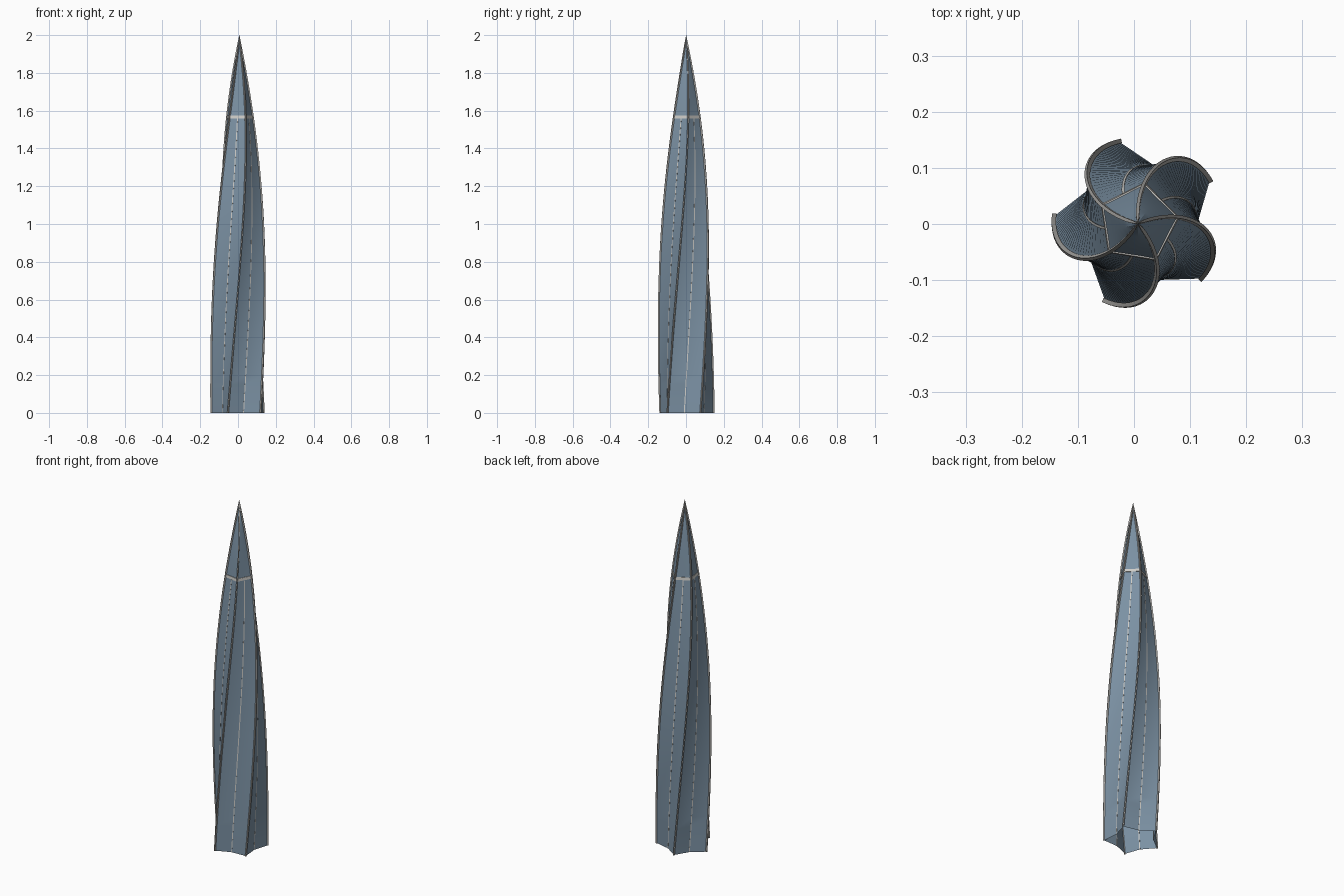
import bpy
import math

cube = bpy.data.objects.get("Cube")
if cube:
    bpy.data.objects.remove(cube, do_unlink=True)

HEIGHT = 2.0
BAND_Z = 1.567
FIN = 0.006            # how far each ridge rib stands out
SIDES = 5
STEP = 2 * math.pi / SIDES
LEVELS = 40
AXIS_X, AXIS_Y = 0.007, 0.001


def material(name, colour):
    mat = bpy.data.materials.new(name)
    mat.use_nodes = True
    mat.diffuse_color = (*colour, 1)
    bsdf = mat.node_tree.nodes["Principled BSDF"]
    bsdf.inputs["Base Color"].default_value = (*colour, 1)
    bsdf.inputs["Roughness"].default_value = 0.6
    return mat


BLUE = material("steel blue", (0.20, 0.285, 0.37))
GREY = material("mid grey", (0.45, 0.44, 0.42))
PALE = material("pale trim", (0.62, 0.61, 0.58))


# Tapering, twisting outline of the tower
def outer_radius(z):
    return 0.154 * (1 - (z / HEIGHT) ** 2.85)


def ridge_radius(z):
    return max(outer_radius(z) - FIN, 0.0005)


def valley_radius(z):
    return min((0.67 + 0.04 * z) * outer_radius(z) + 0.0004, ridge_radius(z))


def twist(z):
    return math.radians(30.4 + 32 * z)


def place(radius, side, angle, z):
    """Point at a radius and sideways offset, turned about the axis."""
    c, s = math.cos(angle), math.sin(angle)
    return (AXIS_X + radius * c - side * s, AXIS_Y + radius * s + side * c, z)


def star(z, grow=0.0):
    ring = []
    for k in range(SIDES):
        a = twist(z) + k * STEP
        ring.append(place(ridge_radius(z) + grow, 0, a, z))
        ring.append(place(valley_radius(z) + grow, 0, a + STEP / 2, z))
    return ring


def loft(name, rings, mat, caps=False, wrap=False):
    n = len(rings[0])
    verts = [p for ring in rings for p in ring]
    faces = []
    for i in range(len(rings) if wrap else len(rings) - 1):
        lo, hi = i * n, (i + 1) % len(rings) * n
        for j in range(n):
            k = (j + 1) % n
            faces.append((lo + j, lo + k, hi + k, hi + j))
    if caps:
        faces.append(tuple(reversed(range(n))))
        faces.append(tuple(range(len(verts) - n, len(verts))))
    mesh = bpy.data.meshes.new(name)
    mesh.from_pydata(verts, [], faces)
    mesh.materials.append(mat)
    obj = bpy.data.objects.new(name, mesh)
    bpy.context.collection.objects.link(obj)
    bpy.ops.object.select_all(action="DESELECT")
    obj.select_set(True)
    bpy.context.view_layer.objects.active = obj
    bpy.ops.object.shade_smooth_by_angle(angle=math.radians(20))
    return obj


def heights(top):
    return [top * i / LEVELS for i in range(LEVELS + 1)]


def rib(name, inner, outer, half_width, offset, top, mat):
    """Rectangular bar that follows the twist up the tower."""
    rings = []
    for z in heights(top):
        a = twist(z) + offset
        w = min(half_width, 0.2 * outer(z) + 0.0002)
        rings.append([place(inner(z), -w, a, z), place(outer(z), -w, a, z),
                      place(outer(z), w, a, z), place(inner(z), w, a, z)])
    return loft(name, rings, mat, caps=True)


# Star-shaped shell, open underneath
loft("tower_shell", [star(z) for z in heights(HEIGHT)], BLUE)

# Ribs along the ridges and thin trim down the valleys
for k in range(SIDES):
    rib(f"ridge_rib_{k + 1}", lambda z: max(ridge_radius(z) - 0.002, 0),
        lambda z: max(outer_radius(z), 0.0005), 0.003, k * STEP, HEIGHT, GREY)
    rib(f"valley_trim_{k + 1}", lambda z: valley_radius(z) - 0.0015,
        lambda z: valley_radius(z) + 0.001, 0.0025, (k + 0.5) * STEP, BAND_Z, PALE)

# Pale band below the spire
low, high = BAND_Z - 0.008, BAND_Z + 0.008
loft("spire_band", [star(low, -0.001), star(low, 0.0025),
                    star(high, 0.0025), star(high, -0.001)], PALE, wrap=True)
